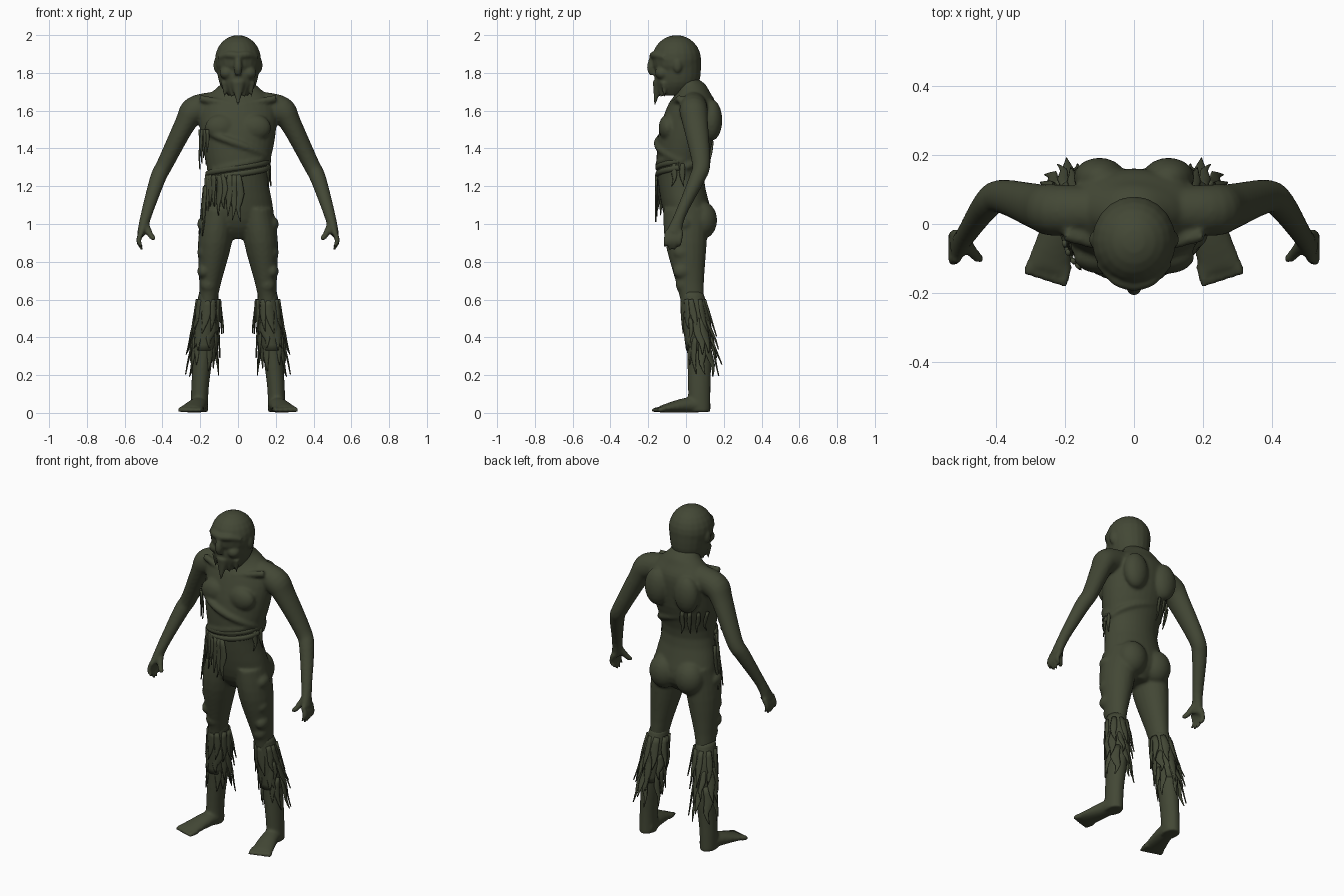
import bpy, bmesh, math, random
from mathutils import Vector, Matrix

random.seed(4)
cube = bpy.data.objects.get("Cube")
if cube:
    bpy.data.objects.remove(cube)

OLIVE = (.056, .064, .036, 1)
UP = Vector((0, 0, 1))
RIGHTWARD = Vector((1, 0, 0))
material = bpy.data.materials.new("dark olive")
material.use_nodes = True
material.diffuse_color = OLIVE
shader = material.node_tree.nodes["Principled BSDF"]
shader.inputs["Base Color"].default_value = OLIVE
shader.inputs["Roughness"].default_value = .8


def ring(height, width, front, back, x=0):
    """Level cross-section given by its half width and its front and back."""
    return Vector((x, (front + back) / 2, height)), width, (back - front) / 2


def ball(point, radius, flatness=1):
    """Cross-section of a limb that follows its path."""
    return Vector(point), radius, radius * flatness


def spline(stations, steps):
    """Smoothly interpolate positions and radii."""
    padded = [stations[0], *stations, stations[-1]]
    result = []
    for before, start, end, after in zip(padded, padded[1:], padded[2:], padded[3:]):
        for step in range(steps):
            t = step / steps
            result.append([b + ((c - a) * t + (2 * a - 5 * b + 4 * c - d) * t * t
                                + (3 * b - a - 3 * c + d) * t ** 3) / 2
                           for a, b, c, d in zip(before, start, end, after)])
    return result + [stations[-1]]


def tube(bm, stations, side=None, level=False, sides=20, steps=4):
    """Closed loft through the stations."""
    path = spline(stations, steps)
    span = (path[-1][0] - path[0][0]).normalized()
    if side is None:
        side = UP if abs(span.x) > .7 else RIGHTWARD
    rings = []
    for i, (center, wide, deep) in enumerate(path):
        following = path[min(i + 1, len(path) - 1)][0]
        along = UP if level else (following - path[max(i - 1, 0)][0]).normalized()
        across = (side - along * side.dot(along)).normalized()
        through = along.cross(across)
        angles = [math.tau * k / sides for k in range(sides)]
        rings.append([bm.verts.new(center + across * math.cos(a) * wide
                                   + through * math.sin(a) * deep) for a in angles])
    faces = [bm.faces.new(rings[0]), bm.faces.new(rings[-1])]
    for low, high in zip(rings, rings[1:]):
        for k in range(sides):
            faces.append(bm.faces.new((low[k - 1], low[k], high[k], high[k - 1])))
    bmesh.ops.recalc_face_normals(bm, faces=faces)


def blob(bm, center, radii):
    matrix = Matrix.Translation(center) @ Matrix.Diagonal((*radii, 1))
    bmesh.ops.create_uvsphere(bm, u_segments=20, v_segments=12, radius=1, matrix=matrix)


def mirror(bm):
    """Add the opposite side of everything built so far."""
    geometry = bm.verts[:] + bm.edges[:] + bm.faces[:]
    copies = bmesh.ops.duplicate(bm, geom=geometry)["geom"]
    for item in copies:
        if isinstance(item, bmesh.types.BMVert):
            item.co.x = -item.co.x
    flipped = [item for item in copies if isinstance(item, bmesh.types.BMFace)]
    bmesh.ops.reverse_faces(bm, faces=flipped)


def around(turn, height, grow):
    """Point on the trunk: turn runs left, back, right, front."""
    angle = math.tau * turn
    return Vector((.165 * grow * math.cos(angle), .13 * grow * math.sin(angle) - .02, height))


def band(bm, turns, heights, grows, thickness):
    """Fold of cloth wrapped along the trunk."""
    def blend(pair, amount):
        return pair[0] + (pair[1] - pair[0]) * amount
    tube(bm, [ball(around(blend(turns, k / 6), blend(heights, k / 6), blend(grows, k / 6)),
                   thickness, .8) for k in range(7)], sides=10)


def rag(bm, top, tip, width, outward):
    """Flat torn strip that tapers to a point."""
    side = UP.cross(outward).normalized()
    stations = []
    for along, share in ((0, .7), (.4, 1), (.7, .6), (1, .1)):
        sway = side * random.uniform(-.01, .01)
        stations.append((top.lerp(tip, along) + sway, width * share, .008 - .005 * along))
    tube(bm, stations, side, sides=8, steps=2)


def hang(bm, turn, top, tip, grows, width):
    """Strip of cloth hanging from the trunk."""
    start, end = around(turn, top, grows[0]), around(turn, tip, grows[1])
    rag(bm, start, end, width, Vector((start.x, start.y, 0)))


def finish(bm, name, voxel=None):
    mesh = bpy.data.meshes.new(name)
    bm.to_mesh(mesh)
    bm.free()
    part = bpy.data.objects.new(name, mesh)
    bpy.context.collection.objects.link(part)
    mesh.materials.append(material)
    mesh.shade_smooth()
    if voxel:
        fuse = part.modifiers.new("fuse", 'REMESH')
        fuse.mode, fuse.voxel_size, fuse.use_smooth_shade = 'VOXEL', voxel, True
        soften = part.modifiers.new("soften", 'SMOOTH')
        soften.factor, soften.iterations = .5, 4


# Leg and foot
bm = bmesh.new()
thigh = ring(height=.9, width=.09, front=-.11, back=.11, x=.122)
knee = ring(height=.62, width=.05, front=-.035, back=.095, x=.155)
calf = ring(height=.4, width=.055, front=0, back=.135, x=.175)
ankle = ring(height=.15, width=.047, front=.01, back=.13, x=.2)
sole = ring(height=.005, width=.046, front=.01, back=.13, x=.205)
hip = ring(height=1.08, width=.085, front=-.12, back=.12, x=.1)
tube(bm, [hip, thigh, knee, calf, ankle, sole], level=True)
tube(bm, [ball((.2, .1, .04), .045, .8), ball((.215, 0, .04), .05, .8),
          ball((.25, -.13, .02), .065, .3)])
for toe in range(5):
    root = Vector((.195 + .026 * toe, -.12, .02))
    tip = root + Vector((.01, -.06 + .008 * toe, -.006))
    tube(bm, [ball(root, .017), ball(tip, .012)], sides=10)

# Arm and hand
shoulder, elbow = Vector((.28, .05, 1.53)), Vector((.385, .08, 1.32))
wrist, palm = Vector((.485, -.03, 1.05)), Vector((.51, -.065, .95))
tube(bm, [ball((.13, .04, 1.63), .07), ball((.23, .04, 1.6), .075), ball(shoulder, .056, 1.2),
          ball(elbow, .044, 1.1), ball(elbow.lerp(wrist, .3) + Vector((.01, .01, 0)), .042),
          ball(wrist, .03), ball(palm, .024, 1.8)])
for finger in range(4):
    root = palm + Vector((0, .037 - .024 * finger, .01))
    bend = root + Vector((.016, -.005, -.05))
    tip = bend + Vector((-.02, -.005, -.05 if finger in (1, 2) else -.035))
    tube(bm, [ball(root, .015), ball(bend, .014), ball(tip, .007)], sides=10)
thumb = palm + Vector((-.075, -.04, -.025))
tube(bm, [ball(wrist.lerp(palm, .4), .02), ball(palm.lerp(thumb, .7), .016), ball(thumb, .009)],
     sides=10)

# Muscles: shoulder blade, chest, buttock, kneecap and lumpy thigh
blob(bm, (.1, .135, 1.55), (.075, .057, .11))
blob(bm, (.09, -.095, 1.51), (.085, .05, .07))
blob(bm, (.085, .085, 1.02), (.088, .08, .1))
blob(bm, (.155, -.01, .68), (.045, .045, .05))
for height in (.75, .85, 1):
    blob(bm, (.18, -.02, height), (.036, .05, .04))
tube(bm, [ball((.02, -.085, 1.63), .012), ball((.2, -.03, 1.665), .02)])
mirror(bm)

# Trunk and cloth folds, fused with the limbs
tube(bm, [ring(height=.92, width=.05, front=-.04, back=.08),
          ring(height=1.02, width=.185, front=-.11, back=.14),
          ring(height=1.25, width=.16, front=-.15, back=.095),
          ring(height=1.45, width=.195, front=-.15, back=.145),
          ring(height=1.62, width=.205, front=-.1, back=.16),
          ring(height=1.7, width=.135, front=-.05, back=.125),
          ring(height=1.75, width=.085, front=-.06, back=.09),
          ring(height=1.82, width=.07, front=-.14, back=-.02)], level=True, sides=32)
band(bm, turns=(.55, 1), heights=(1.5, 1.33), grows=(1.1, 1), thickness=.018)
band(bm, turns=(.6, 1), heights=(1.28, 1.37), grows=(1, 1), thickness=.016)
band(bm, turns=(.45, .02), heights=(1.46, 1.3), grows=(1.1, 1), thickness=.018)
finish(bm, "body", .009)

# Head: brow, cheek, eye and jaw spike on each side
bm = bmesh.new()
tube(bm, [ball((0, -.175, 1.89), .02), ball((.05, -.16, 1.895), .019),
          ball((.1, -.11, 1.88), .014)], side=UP)
blob(bm, (.06, -.125, 1.8), (.038, .04, .035))
blob(bm, (.045, -.15, 1.853), (.014, .016, .01))
blob(bm, (.112, -.045, 1.84), (.018, .025, .04))
for x in (.035, .07):
    y = -.15 + x / 2
    tube(bm, [ball((x, y, 1.75), .02), ball((x, y, 1.67), .003)])
mirror(bm)

# Skull, jaw, nose and pointed beard
blob(bm, (0, -.05, 1.87), (.122, .13, .13))
tube(bm, [ring(height=1.88, width=.118, front=-.165, back=.08),
          ring(height=1.75, width=.1, front=-.165, back=.07),
          ring(height=1.68, width=.055, front=-.14, back=0)], level=True)
tube(bm, [ball((0, -.175, 1.89), .015), ball((0, -.185, 1.83), .022), ball((0, -.175, 1.79), .016)])
tube(bm, [ball((0, -.145, 1.75), .04, .8), ball((0, -.155, 1.7), .025, .7),
          ball((0, -.165, 1.63), .004)])
finish(bm, "head", .007)

# Shredded leg wraps: three tiers of flared strips around each calf
bm = bmesh.new()
tube(bm, [ring(height=.64, width=.05, front=-.03, back=.09, x=.155),
          ring(height=.5, width=.065, front=-.02, back=.13, x=.167),
          ring(height=.33, width=.056, front=0, back=.135, x=.18)], level=True)
for tier in range(3):
    top = .6 - .1 * tier
    core = Vector((.157 + .01 * tier, .04 + .015 * tier, top))
    for k in range(10):
        angle = math.tau * (k + random.uniform(-.3, .3)) / 10
        out = Vector((math.cos(angle), math.sin(angle), 0))
        flare = .07 if out.y < -.3 else random.uniform(.075, .095) + .02 * max(0, out.y)
        drop = Vector((.012, .012, -random.uniform(.14, .21)))
        rag(bm, core + out * .06, core + out * flare + drop, random.uniform(.017, .026), out)
mirror(bm)
finish(bm, "leg_rags")

# Sash around the waist
bm = bmesh.new()
for lift in (0, .035):
    band(bm, turns=(.53, .98), heights=(1.23 + lift, 1.3 + lift), grows=(1, 1), thickness=.016)
finish(bm, "waist_sash")

# Loincloth, hip strips and a few scraps on the left
bm = bmesh.new()
for k in range(9):
    hang(bm, .54 + .027 * k, 1.26, random.uniform(1, 1.13), (1.05, 1.08), .021)
for turn in (.5, .53, .56):
    hang(bm, turn, 1.2, random.uniform(.91, 1), (1.08, 1.25), .017)
for turn in (.94, 1):
    hang(bm, turn, 1.32, 1.2, (1, 1.05), .016)
finish(bm, "loincloth_strips")

# Shirt tatters on the right chest and on the back
bm = bmesh.new()
for k in range(4):
    hang(bm, .53 + .025 * k, 1.5, 1.29 + .03 * k, (1.25, 1.25), .014)
    hang(bm, .3 + .04 * k, 1.44, random.uniform(1.25, 1.32), (1.3, 1.15), .014)
finish(bm, "shirt_tatters")
